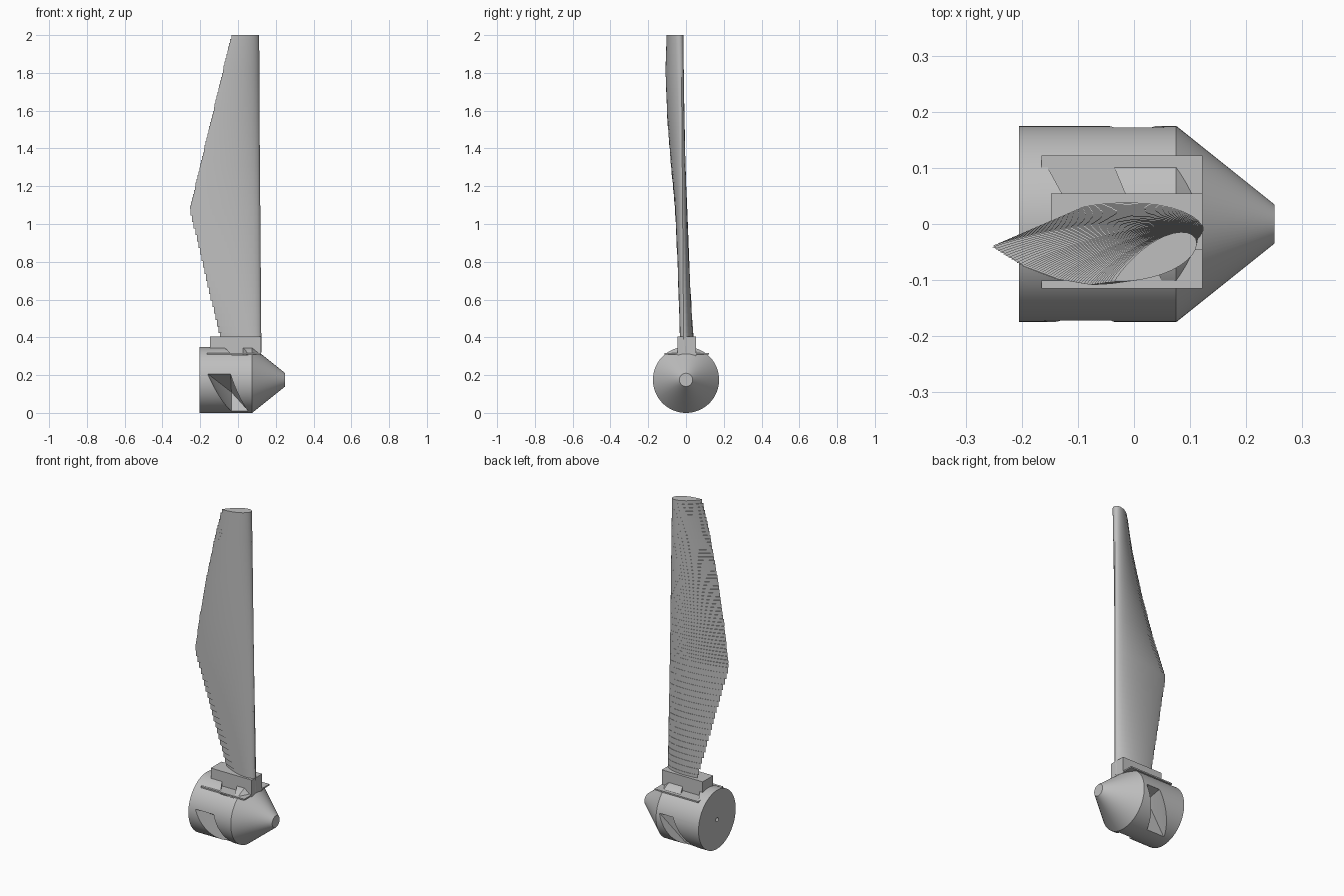
import bpy, bmesh, math
from mathutils import Matrix, Vector

if "Cube" in bpy.data.objects:
    bpy.data.objects.remove(bpy.data.objects["Cube"], do_unlink=True)

grey = bpy.data.materials.new("plain_grey")
grey.use_nodes = True
grey.diffuse_color = (0.52, 0.52, 0.52, 1)
grey.node_tree.nodes["Principled BSDF"].inputs["Base Color"].default_value = grey.diffuse_color

AXIS_Z = 0.175  # height of the hub's axis


def finish(name, bm):
    bmesh.ops.recalc_face_normals(bm, faces=bm.faces)
    mesh = bpy.data.meshes.new(name)
    bm.to_mesh(mesh)
    bm.free()
    mesh.materials.append(grey)
    obj = bpy.data.objects.new(name, mesh)
    bpy.context.collection.objects.link(obj)
    return obj


def box(name, low, high):
    bm = bmesh.new()
    low, high = Vector(low), Vector(high)
    size = Matrix.Diagonal((*(high - low), 1))
    bmesh.ops.create_cube(bm, size=1, matrix=Matrix.Translation((low + high) / 2) @ size)
    return finish(name, bm)


def turned(name, profile, sides):
    """Closed solid turned around the hub axis from (x, radius) pairs."""
    bm = bmesh.new()
    rings = []
    for x, r in profile:
        angles = [math.tau * i / sides for i in range(sides)]
        rings.append([bm.verts.new((x, r * math.cos(a), AXIS_Z + r * math.sin(a))) for a in angles])
    for a, b in zip(rings, rings[1:]):
        for i in range(sides):
            j = (i + 1) % sides
            bm.faces.new((a[i], a[j], b[j], b[i]))
    bm.faces.new(rings[0])
    bm.faces.new(rings[-1])
    return finish(name, bm)


def pocket_cutter(turn):
    """Slanted recess for a blade root, narrowing to a point inside the hub."""
    outline = [(-0.16, 0.112), (-0.04, 0.112), (0.055, -0.115), (-0.035, -0.115)]
    points = [(x, t, r) for r in (0.13, 0.22) for x, t in outline]
    points.append((-0.035, -0.046, 0.05))
    bm = bmesh.new()
    for p in points:
        bm.verts.new(p)
    bmesh.ops.convex_hull(bm, input=bm.verts)
    place = Matrix.Translation((0, 0, AXIS_Z)) @ Matrix.Rotation(turn, 4, "X")
    bmesh.ops.transform(bm, matrix=place, verts=bm.verts)
    return finish("pocket_cutter", bm)


# Hub with nose cone, three root pockets and a shaft hole
hub = turned("hub", [(-0.205, 0.175), (0.075, 0.175), (0.25, 0.035)], 96)
cutters = [pocket_cutter(math.tau * i / 3) for i in range(3)]
cutters.append(turned("shaft_cutter", [(-0.25, 0.012), (-0.1, 0.012)], 24))
bpy.context.view_layer.objects.active = hub
for cutter in cutters:
    cutter.hide_render = True
    mod = hub.modifiers.new("cut", "BOOLEAN")
    mod.operation = "DIFFERENCE"
    mod.solver = "EXACT"
    mod.object = cutter
    bpy.ops.object.modifier_apply(modifier=mod.name)
    bpy.data.objects.remove(cutter, do_unlink=True)
bpy.ops.object.select_all(action="DESELECT")
hub.select_set(True)
bpy.ops.object.shade_smooth_by_angle(angle=math.radians(25))

# Mounting plate and root block
box("mounting_plate", (-0.165, -0.115, 0.31), (0.122, 0.122, 0.318))
box("root_block", (-0.148, -0.045, 0.3), (0.122, 0.054, 0.405))

# Blade stations: height, leading edge (x, y), trailing edge (x, y), thickness
STATIONS = [
    (0.32, (0.124, -0.012), (-0.075, 0.038), 0.06),
    (1.08, (0.118, -0.018), (-0.255, -0.040), 0.06),
    (1.31, (0.116, -0.020), (-0.200, -0.075), 0.06),
    (1.56, (0.114, -0.022), (-0.140, -0.098), 0.06),
    (1.81, (0.112, -0.024), (-0.080, -0.108), 0.06),
    (2.00, (0.110, -0.026), (-0.035, -0.102), 0.058),
]


def station(z):
    for a, b in zip(STATIONS, STATIONS[1:]):
        if z <= b[0]:
            break
    f = (z - a[0]) / (b[0] - a[0])
    lead = Vector(a[1]).lerp(Vector(b[1]), f)
    trail = Vector(a[2]).lerp(Vector(b[2]), f)
    return lead, trail, a[3] + (b[3] - a[3]) * f


def section(z, count=14):
    """Symmetric aerofoil, round at the leading edge and sharp at the trailing edge."""
    lead, trail, thick = station(z)
    chord = trail - lead
    side = Vector((-chord.y, chord.x)).normalized()
    points = []
    for i in range(2 * count):
        a = math.pi * i / count
        c = (1 - math.cos(a)) / 2
        half = thick * 1.3 * math.sqrt(c) * (1 - c) ** 0.9
        points.append(lead + chord * c + side * (half if i < count else -half))
    return points


# Blade built as a stack of thin flat-sided layers
def layer_heights():
    z, heights = 0.32, []
    while z < 1.99:
        heights.append(z)
        z += 0.0345 if z < 1.05 else 0.02
    return heights + [2.0]


bm = bmesh.new()
heights = layer_heights()
for low, high in zip(heights, heights[1:]):
    shape = section(high if high > 1.99 else (low + high) / 2)
    bottom = [bm.verts.new((p.x, p.y, low)) for p in shape]
    top = [bm.verts.new((p.x, p.y, high)) for p in shape]
    bm.faces.new(bottom[::-1])
    bm.faces.new(top)
    for i in range(len(shape)):
        j = (i + 1) % len(shape)
        bm.faces.new((bottom[i], bottom[j], top[j], top[i]))
blade = finish("blade", bm)
bpy.ops.object.select_all(action="DESELECT")
blade.select_set(True)
bpy.context.view_layer.objects.active = blade
bpy.ops.object.shade_smooth_by_angle(angle=math.radians(35))
